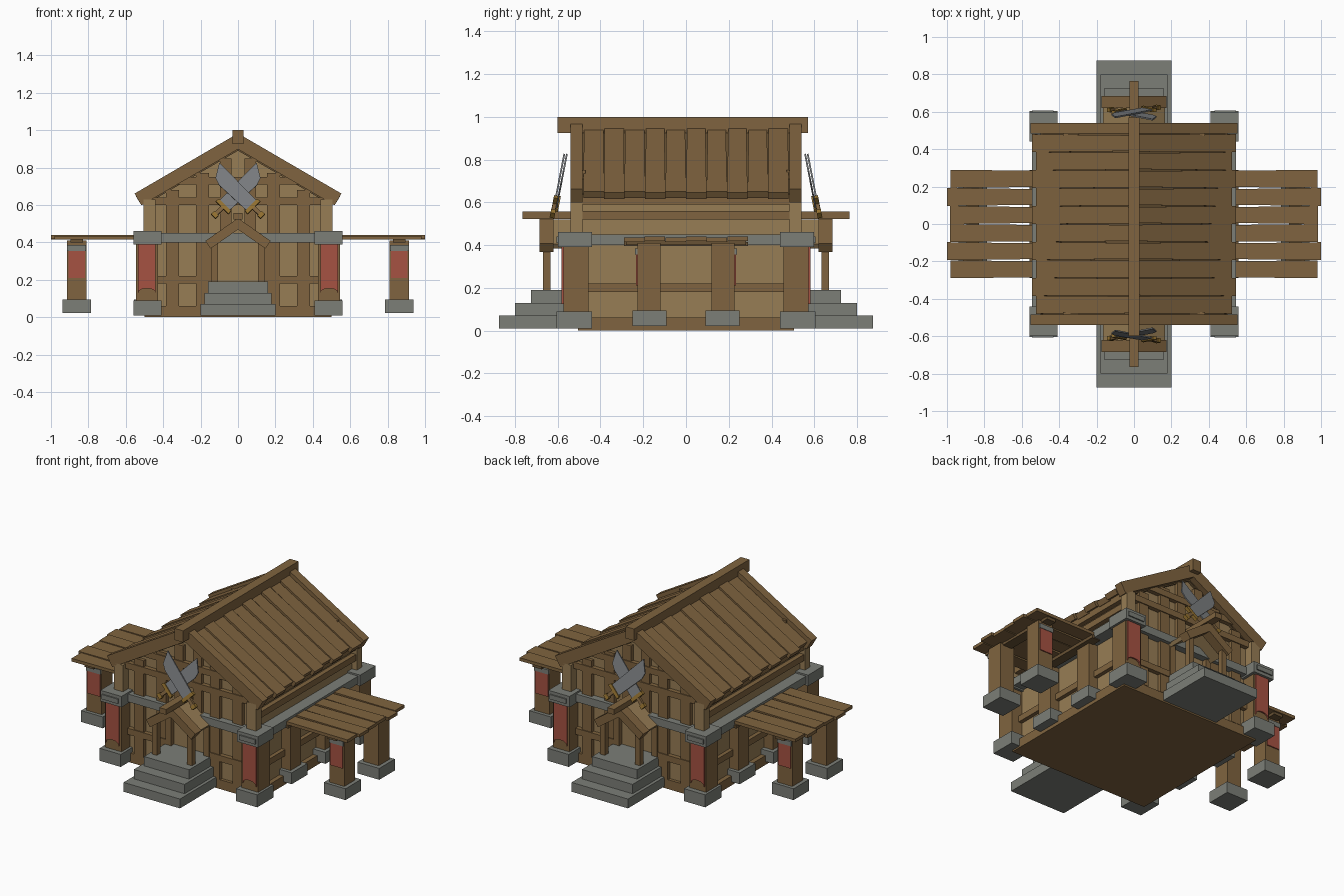
import bpy, bmesh, random
from math import sin, cos, radians
from mathutils import Vector, Matrix

if "Cube" in bpy.data.objects:
    bpy.data.objects.remove(bpy.data.objects["Cube"])

random.seed(4)


def material(name, rgb):
    m = bpy.data.materials.new(name)
    m.diffuse_color = (*rgb, 1)
    m.use_nodes = True
    m.node_tree.nodes["Principled BSDF"].inputs["Base Color"].default_value = m.diffuse_color
    return m


WOOD = material("wood", (0.215, 0.127, 0.05))
DARK = material("dark_wood", (0.14, 0.085, 0.035))
WALL = material("wall_boards", (0.31, 0.205, 0.09))
STONE = material("stone", (0.2, 0.21, 0.185))
RED = material("red_cloth", (0.38, 0.085, 0.055))
STEEL = material("steel", (0.2, 0.21, 0.22))
GOLD = material("brass", (0.3, 0.17, 0.03))

X = [(1, 1), (-1, 1)]
Y = [(1, 1), (1, -1)]
XY = [(1, 1), (-1, 1), (1, -1), (-1, -1)]
ONE = [(1, 1)]


def prism(name, pts, a, b, mat, axis='Y', signs=ONE, edit=None):
    """Extrude a 2D profile from a to b along Y (xz profile) or Z (xy profile), mirrored by signs."""
    for sx, sy in signs:
        bm = bmesh.new()
        rows = []
        for t in (a, b):
            row = []
            for u, v in pts:
                p = Vector((u, t, v)) if axis == 'Y' else Vector((u, v, t))
                if edit:
                    p = edit(p)
                row.append(bm.verts.new((p.x * sx, p.y * sy, p.z)))
            rows.append(row)
        n = len(pts)
        bm.faces.new(rows[0])
        bm.faces.new(rows[1][::-1])
        for i in range(n):
            j = (i + 1) % n
            bm.faces.new((rows[0][i], rows[1][i], rows[1][j], rows[0][j]))
        bmesh.ops.recalc_face_normals(bm, faces=bm.faces)
        me = bpy.data.meshes.new(name)
        bm.to_mesh(me)
        bm.free()
        me.materials.append(mat)
        bpy.context.collection.objects.link(bpy.data.objects.new(name, me))


def box(name, x, y, z, mat, signs=ONE, edit=None):
    prism(name, [(x[0], z[0]), (x[1], z[0]), (x[1], z[1]), (x[0], z[1])], y[0], y[1], mat, 'Y', signs, edit)


def slope(top, k, x0, x1, th):
    """Sloped board profile: top line z = top - k*x, square-cut lower end."""
    d = (1 + k * k) ** 0.5
    nx, nz = -k / d * th, -th / d
    return [(x0, top - k * x0), (x1, top - k * x1), (x1 + nx, top - k * x1 + nz),
            (x0, top - k * x0 - th * d)]


# Walls with gable ends, floor sill
prism("wall_body", [(-.47, .03), (.47, .03), (.47, .64), (0, .92), (-.47, .64)], -.485, .485, WALL)
box("floor_sill", (-.5, .5), (-.505, .505), (0, .06), WOOD)

# Timber framing on the front and back
for x, w, z1 in [(.19, .035, .77), (.35, .035, .68), (.065, .03, .85)]:
    box("front_stud", (x - w, x + w), (.47, .507), (.42 if x < .1 else .06, z1), WOOD, XY)
box("door_frame", (.115, .155), (.47, .515), (.06, .42), WOOD, XY)
for x0, z0, z1, hw in [(.12, .18, .22, .45), (0, .6, .64, .5), (0, .71, .75, .38)]:
    box("front_rail", (x0, hw), (.47, .513), (z0, z1), WOOD, XY)
box("upper_corner_post", (.44, .505), (.485, .54), (.46, .63), WALL, XY)

# Side framing
box("side_lower_rail", (.46, .495), (-.47, .47), (.18, .22), WOOD, X)
box("side_upper_rail", (.46, .5), (-.5, .5), (.52, .56), WOOD, X)
box("side_wall_plate", (.44, .5), (-.5, .5), (.59, .64), WOOD, X)

# Stone belt
box("side_stone_belt", (.46, .545), (-.5, .5), (.40, .45), STONE, X)
box("front_stone_belt", (-.45, .45), (.48, .53), (.40, .45), STONE, Y)

# Corner pillars with banners
banner = [(.44, .41), (.44, .125)] + [(.4875 - .0475 * cos(radians(a)), .13 + .025 * sin(radians(a)))
                                      for a in range(30, 151, 30)] + [(.535, .125), (.535, .41)]
box("corner_pillar", (.427, .545), (.455, .573), (.05, .42), WOOD, XY)
box("corner_pillar_base", (.41, .56), (.44, .605), (.01, .09), STONE, XY)
box("corner_pillar_cap", (.41, .56), (.44, .598), (.39, .46), STONE, XY)
box("corner_banner_clip", (.43, .545), (.57, .606), (.41, .44), STONE, XY)
prism("corner_banner", banner, .572, .582, RED, 'Y', XY)

# Posts under the side canopies: outer ones with banners, inner ones on the wall
for name, cx in (("canopy_post", .8625), ("wall_post", .48)):
    box(name, (cx - .053, cx + .053), (.12, .228), (.05, .41), WOOD, XY)
    box(name + "_base", (cx - .077, cx + .077), (.092, .25), (.022, .095), STONE, XY)
box("canopy_banner", (.818, .907), (.227, .235), (.21, .355), RED, XY)
box("canopy_banner_clip", (.812, .913), (.227, .238), (.355, .385), STONE, XY)

# Side canopies
for i in range(6):
    y = -.29 + i * .0967
    x1 = (.98, 1.0, .985, .985, 1.0, .98)[i]
    lift = .004 * (i % 2)
    cy, k = y + .048, random.uniform(.86, .97)
    box("canopy_plank", (.5, x1), (y, y + .096), (.415 + lift, .435 + lift), WOOD, X,
        lambda p: Vector((p.x, cy + (p.y - cy) * (k if p.x < .6 else 1), p.z)))
box("canopy_beam", (.83, .895), (-.28, .28), (.40, .418), DARK, X)
box("canopy_ledger", (.5, .56), (-.29, .29), (.395, .415), DARK, X)

# Main roof: planks of alternating length, gable rafters, ridge
K = .582
for sx in (1, -1):
    for i in range(10):
        y = -.48 + i * .096
        long = i % 2 == 1
        cy, k = y + .048, random.uniform(.86, .95)
        prism("roof_plank", slope(.955 + .008 * (i % 2), K, 0, .545 if long else .525, .035), y, y + .096,
              WOOD, 'Y', [(sx, 1)],
              lambda p: Vector((p.x, cy + (p.y - cy) * (k if p.x < .1 else 1), p.z)))
prism("roof_deck", slope(.925, K, 0, .49, .03), -.5, .5, DARK, 'Y', X)
prism("gable_rafter", slope(.983, K, 0, .553, .073), .485, .54, WOOD, 'Y', XY)
box("ridge_beam", (-.03, .03), (-.6, .57), (.925, 1.0), WOOD)

# Entry steps, front and back
for hw, y1, z0, z1 in [(.2, .875, .01, .07), (.18, .80, .07, .13), (.16, .725, .13, .19)]:
    box("entry_step", (-hw, hw), (.48, y1), (z0, z1), STONE, Y)

# Porch gables
box("porch_post", (.108, .142), (.635, .67), (.19, .43), WOOD, XY)
prism("porch_rafter", slope(.53, .7, 0, .175, .05), .62, .685, WOOD, 'Y', XY)
prism("porch_roof_panel", slope(.52, .7, 0, .165, .025), .48, .63, WALL, 'Y', XY)
box("porch_ridge", (-.024, .024), (.48, .765), (.522, .556), WOOD, Y)

# Crossed swords leaning on the gable: profiles in (across, along), tilted into place
parts = [("sword_blade", [(-.038, -.1), (.038, -.1), (.044, .1), (.03, .14), (-.044, .185)], .008, STEEL),
         ("sword_guard", [(-.05, -.12), (.05, -.12), (.045, -.098), (-.045, -.098)], .02, GOLD),
         ("sword_grip", [(-.011, -.165), (.011, -.165), (.011, -.12), (-.011, -.12)], .018, WOOD),
         ("sword_pommel", [(-.017, -.187), (.017, -.187), (.017, -.163), (-.017, -.163)], .022, GOLD)]
for s, off in ((1, 0), (-1, .012)):
    place = (Matrix.Translation((0, .588 + off, .668)) @ Matrix.Rotation(radians(11), 4, 'X')
             @ Matrix.Rotation(radians(45 * s), 4, 'Y') @ Matrix.Diagonal((s, 1, 1, 1)))
    for name, pts, t, mat in parts:
        prism(name, pts, -t / 2, t / 2, mat, 'Y', Y, lambda p: place @ p)
